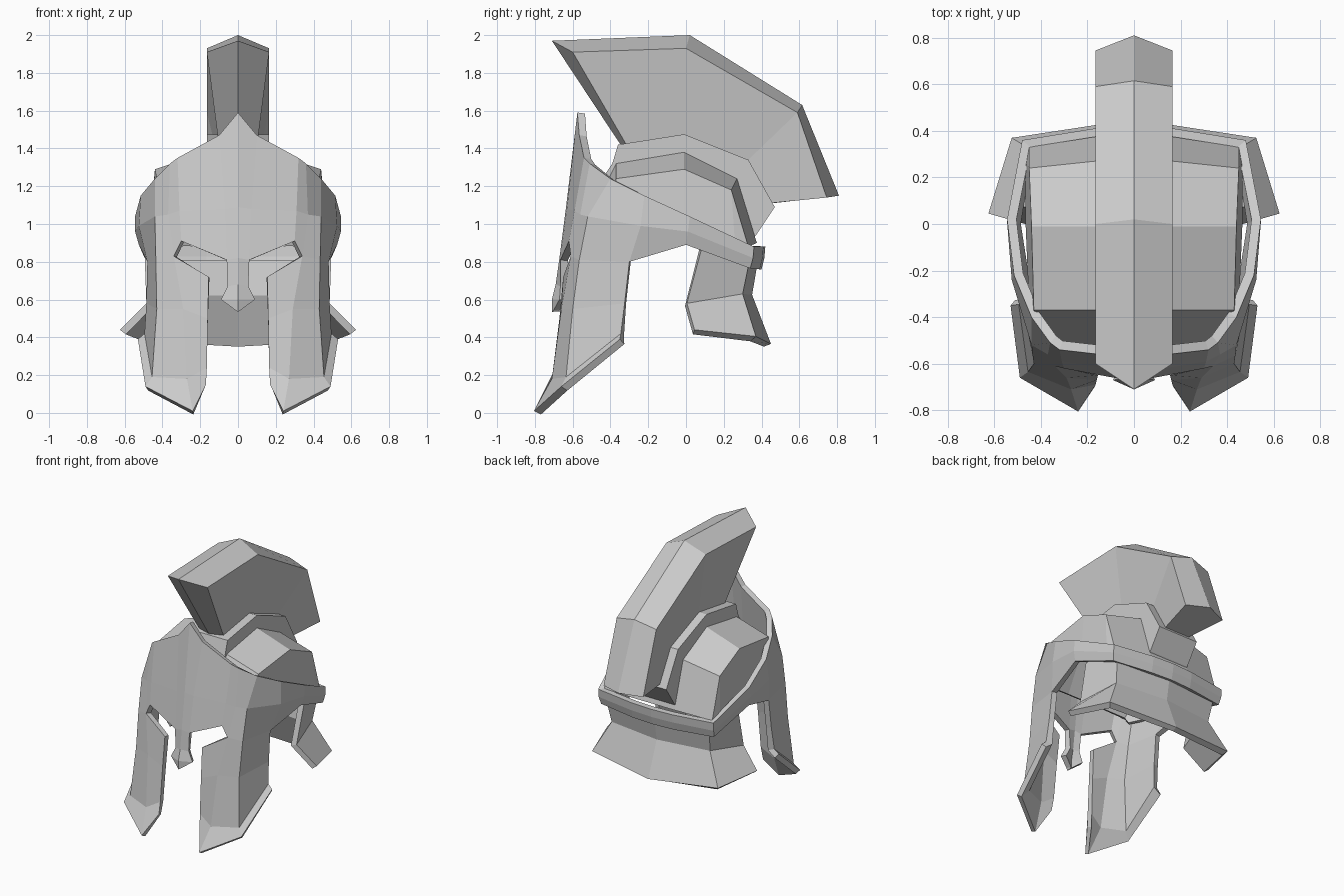
import bpy, bmesh
from mathutils import Vector

if "Cube" in bpy.data.objects:
    bpy.data.objects.remove(bpy.data.objects["Cube"])


def finish(name, bm):
    me = bpy.data.meshes.new(name)
    bm.to_mesh(me)
    bm.free()
    ob = bpy.data.objects.new(name, me)
    bpy.context.collection.objects.link(ob)
    return ob


def add_grid(bm, rows):
    vs = [[bm.verts.new(p) for p in r] for r in rows]
    for a, b in zip(vs, vs[1:]):
        for i in range(len(a) - 1):
            bm.faces.new((a[i], a[i + 1], b[i + 1], b[i]))


def shell(name, grids, thickness=0):
    """Right-half point grids, mirrored, welded and thickened inward."""
    bm = bmesh.new()
    for rows in grids:
        add_grid(bm, rows)
        add_grid(bm, [[(-x, y, z) for x, y, z in r] for r in rows])
    bmesh.ops.remove_doubles(bm, verts=bm.verts, dist=0.002)
    bmesh.ops.recalc_face_normals(bm, faces=bm.faces)
    mid = Vector((0, 0, 0.8))
    side = sum(f.normal.dot(f.calc_center_median() - mid) * f.calc_area() for f in bm.faces)
    if side < 0:
        bmesh.ops.reverse_faces(bm, faces=bm.faces)
    ob = finish(name, bm)
    if thickness:
        mod = ob.modifiers.new("thickness", 'SOLIDIFY')
        mod.thickness = thickness
        mod.offset = -1
        mod.use_even_offset = True
    return ob


def loft(name, sections):
    """Solid through closed cross-sections, capped at both ends."""
    bm = bmesh.new()
    vs = [[bm.verts.new(p) for p in s] for s in sections]
    n = len(vs[0])
    for a, b in zip(vs, vs[1:]):
        for i in range(n):
            j = (i + 1) % n
            bm.faces.new((a[i], a[j], b[j], b[i]))
    bm.faces.new(vs[0])
    bm.faces.new(vs[-1])
    bmesh.ops.recalc_face_normals(bm, faces=bm.faces)
    return finish(name, bm)


# Face plate: brow columns (top, middle, bottom) running round to the back rim
eye_corner = (.34, -.61, .83)
fold = (.435, -.565, .81)
cheek_rear = (.48, -.30, .80)
nose_top = [(0, -.67, .82), (.06, -.665, .81)]
brow = [
    [(0, -.575, 1.59), (0, -.635, 1.09), nose_top[0]],
    [(.10, -.565, 1.47), (.07, -.63, 1.08), nose_top[1]],
    [(.32, -.54, 1.35), (.31, -.59, 1.07), (.30, -.62, .91)],
    [(.36, -.51, 1.32), (.37, -.56, 1.05), eye_corner],
    [(.44, -.40, 1.24), (.44, -.52, 1.04), fold],
    [(.515, -.22, 1.15), (.525, -.24, .99), cheek_rear],
    [(.545, .02, 1.04), (.545, .01, .96), (.525, 0, .89)],
    [(.48, .36, .88), (.48, .355, .82), (.47, .34, .765)],
    [(.17, .41, .88), (.17, .405, .82), (.17, .39, .76)],
    [(0, .42, .88), (0, .415, .82), (0, .40, .76)],
]
# Nose guard
nose = [
    nose_top,
    [(0, -.69, .68), (.055, -.665, .67)],
    [(0, -.71, .60), (.09, -.67, .60)],
    [(0, -.71, .535), (.015, -.70, .545)],
]
# Cheek guard rows (inner edge, front, fold, rear edge)
cheek = [
    [(.155, -.65, .72), eye_corner, fold, cheek_rear],
    [(.16, -.67, .50), (.29, -.66, .55), (.43, -.60, .55), (.485, -.325, .58)],
    [(.165, -.69, .24), (.27, -.71, .18), (.455, -.635, .19), (.495, -.345, .42)],
    [(.17, -.70, .15), (.24, -.805, .01), (.49, -.66, .14), (.53, -.35, .39)],
]
shell("face_plate", [brow, nose, cheek], .04)

# Skull cap: stations from front to back, closing onto the rear rim
skull = []
for y, zt, side, low in [
    (-.53, 1.00, (.34, -.51, .98), (.37, -.49, .94)),
    (-.37, 1.32, (.43, -.37, 1.24), (.45, -.37, .95)),
    (-.01, 1.38, (.44, -.01, 1.29), (.465, -.01, .95)),
    (.27, 1.24, (.45, .24, 1.18), (.465, .26, .88)),
    (.375, .90, (.45, .33, .88), (.455, .32, .84)),
]:
    skull.append([(0, y, zt), (.165, y, zt), side, low])
shell("skull_cap", [skull], .03)

# Raised band that carries the crest
outer = [(-.45, 1.23), (-.39, 1.32), (-.36, 1.42), (-.01, 1.475), (.33, 1.34), (.47, 1.09), (.37, .94)]
inner = [(-.42, 1.18), (-.36, 1.28), (-.34, 1.30), (-.02, 1.35), (.26, 1.20), (.34, 1.00), (.35, .92)]
w = .165
loft("crest_band", [[(-w, *i), (-w, *o), (w, *o), (w, *i)] for o, i in zip(outer, inner)])

# Crest: ridge, shoulder, narrow base and base centre at each station
stations = [
    ((-.71, 1.97), (-.60, 1.91), (-.31, 1.41), (-.34, 1.41)),
    ((.02, 2.00), (0, 1.93), (-.01, 1.46), (-.01, 1.46)),
    ((.615, 1.63), (.59, 1.59), (.32, 1.33), (.32, 1.33)),
    ((.81, 1.15), (.745, 1.14), (.44, 1.11), (.46, 1.11)),
]
crest = [[(0, *r), (w, *s), (.10, *k), (0, *c)] for r, s, k, c in stations]
ends = [[[e[0], e[1]], [e[3], e[2]]] for e in (crest[0], crest[-1])]
shell("crest", [crest, *ends])

# Flared neck guard: top, waist and hem
neck = [
    [(0, .38, .80), (.43, .335, .80), (.495, .08, .86)],
    [(0, .35, .625), (.41, .30, .63), (.485, .005, .58)],
    [(0, .45, .365), (.525, .37, .405), (.625, .045, .44)],
]
shell("neck_guard", [neck], .04)
